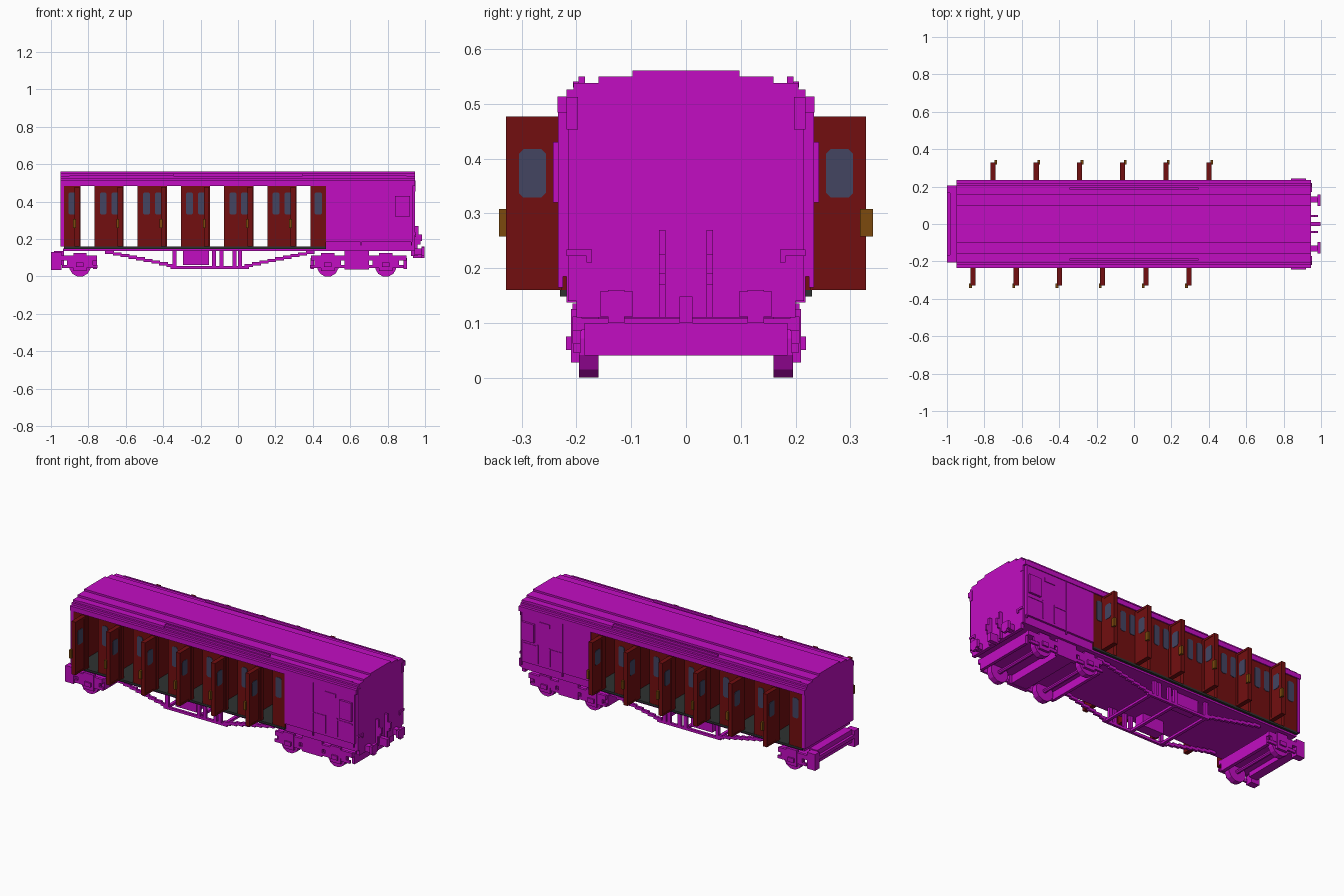
import bpy, bmesh, math

cube = bpy.data.objects.get("Cube")
if cube:
    bpy.data.objects.remove(cube, do_unlink=True)


def material(name, rgb):
    m = bpy.data.materials.new(name)
    m.use_nodes = True
    m.diffuse_color = (*rgb, 1)
    b = next(n for n in m.node_tree.nodes if n.type == 'BSDF_PRINCIPLED')
    b.inputs["Base Color"].default_value = (*rgb, 1)
    b.inputs["Roughness"].default_value = 0.8
    return m


MAGENTA = material("magenta", (0.54, 0.004, 0.54))
RED = material("dark red", (0.17, 0.0045, 0.005))
GLASS = material("blue grey glass", (0.056, 0.058, 0.12))
DARK = material("dark grey", (0.027, 0.031, 0.03))
BRASS = material("brass", (0.2, 0.068, 0.004))


def box(bm, x0, x1, y0, y1, z0, z1):
    """Box between two corners."""
    v = [bm.verts.new((x, y, z)) for z in (z0, z1)
         for x, y in ((x0, y0), (x1, y0), (x1, y1), (x0, y1))]
    for f in ((3, 2, 1, 0), (4, 5, 6, 7), (0, 1, 5, 4), (1, 2, 6, 5), (2, 3, 7, 6), (3, 0, 4, 7)):
        bm.faces.new([v[i] for i in f])


def sides(bm, x0, x1, y0, y1, z0, z1):
    """The same box on both sides of the carriage."""
    box(bm, x0, x1, y0, y1, z0, z1)
    box(bm, x0, x1, -y1, -y0, z0, z1)


def prism(bm, pts, a, b):
    """Extrude a closed profile; a and b map a profile point to each end."""
    lo = [bm.verts.new(a(*p)) for p in pts]
    hi = [bm.verts.new(b(*p)) for p in pts]
    n = len(pts)
    bm.faces.new(lo[::-1])
    bm.faces.new(hi)
    for i in range(n):
        bm.faces.new((lo[i], lo[(i + 1) % n], hi[(i + 1) % n], hi[i]))


def pane(u0, u1, z0, z1, c=0.008):
    """Window outline with clipped corners."""
    return [(u0 + c, z0), (u1 - c, z0), (u1, z0 + c), (u1, z1 - c),
            (u1 - c, z1), (u0 + c, z1), (u0, z1 - c), (u0, z0 + c)]


def wheel(bm, x, y0, y1, z, r, n=12):
    pts = [(x + r * math.cos((i + .5) * math.tau / n), z + r * math.sin((i + .5) * math.tau / n))
           for i in range(n)]
    prism(bm, pts, lambda u, w: (u, y0, w), lambda u, w: (u, y1, w))


def finish(bm, name, mat):
    bmesh.ops.recalc_face_normals(bm, faces=bm.faces)
    me = bpy.data.meshes.new(name)
    bm.to_mesh(me)
    bm.free()
    me.materials.append(mat)
    ob = bpy.data.objects.new(name, me)
    bpy.context.scene.collection.objects.link(ob)
    return ob


PITCH = 0.231
OPEN = [(-0.842 + PITCH * i, -0.767 + PITCH * i) for i in range(6)]   # doorways
X0, X1, GUARD = -0.95, 0.945, 0.47

# Stepped roof as one extruded profile
half = [(0.235, 0.484), (0.235, 0.513), (0.218, 0.513), (0.218, 0.526), (0.205, 0.526),
        (0.205, 0.538), (0.16, 0.538), (0.16, 0.55), (0.098, 0.55), (0.098, 0.561)]
bm = bmesh.new()
prism(bm, half + [(-y, z) for y, z in reversed(half)],
      lambda y, z: (X0, y, z), lambda y, z: (X1, y, z))
finish(bm, "roof", MAGENTA)

# Rain strips on the roof
bm = bmesh.new()
sides(bm, -0.345, 0.345, 0.184, 0.196, 0.535, 0.55)
for s in (-1, 1):
    a, b = sorted((s * 0.345, s * 0.9))
    sides(bm, a, b, 0.196, 0.206, 0.53, 0.541)
finish(bm, "roof_rain_strips", MAGENTA)

# Guard compartment, end wall and underframe
bm = bmesh.new()
box(bm, GUARD, X1 - 0.012, -0.23, 0.23, 0.185, 0.49)
box(bm, GUARD, X1 - 0.012, -0.218, 0.218, 0.137, 0.185)
box(bm, X1 - 0.012, X1, -0.215, 0.215, 0.14, 0.49)
finish(bm, "guard_compartment", MAGENTA)
bm = bmesh.new()
box(bm, X0, -0.93, -0.23, 0.23, 0.16, 0.49)
finish(bm, "end_wall", MAGENTA)
bm = bmesh.new()
box(bm, X0 + 0.015, X1 - 0.012, -0.216, 0.216, 0.137, 0.149)
box(bm, 0.925, X1, -0.2, 0.2, 0.11, 0.15)
finish(bm, "underframe", MAGENTA)

# Guard door, lookout and hand rails
bm = bmesh.new()
sides(bm, 0.84, 0.92, 0.22, 0.243, 0.32, 0.43)
sides(bm, 0.74, 0.81, 0.225, 0.234, 0.43, 0.452)
for x in (0.655, 0.738, 0.925):
    sides(bm, x, x + 0.006, 0.225, 0.234, 0.165 if x != 0.738 else 0.2, 0.49 if x != 0.738 else 0.31)
sides(bm, 0.655, 0.738, 0.225, 0.233, 0.3, 0.306)
sides(bm, 0.815, 0.822, 0.225, 0.234, 0.2, 0.31)
sides(bm, 0.822, 0.92, 0.225, 0.233, 0.296, 0.303)
finish(bm, "guard_door_details", MAGENTA)

# Floor with side step
bm = bmesh.new()
box(bm, -0.93, GUARD, -0.23, 0.23, 0.148, 0.16)
finish(bm, "floor", DARK)

# Side wall panels between the doorways, with partitions behind
edges = [-0.93] + [x for o in OPEN for x in o] + [GUARD]
panels = list(zip(edges[::2], edges[1::2]))
walls, parts, panes = bmesh.new(), bmesh.new(), bmesh.new()
for i, (a, b) in enumerate(panels):
    sides(walls, a, b, 0.205, 0.228, 0.16, 0.484)
    mid = (a + b) / 2
    if 0 < i < 6:
        box(parts, mid - 0.008, mid + 0.008, -0.205, 0.205, 0.16, 0.484)
        spans = [(mid - 0.05, mid - 0.013), (mid + 0.013, mid + 0.05)]
    else:
        spans = [(mid - 0.02, mid + 0.02)]
    for u0, u1 in spans:
        for s in (-1, 1):
            prism(panes, pane(u0, u1, 0.33, 0.45),
                  lambda u, z: (u, s * 0.203, z), lambda u, z: (u, s * 0.2305, z))
box(parts, -0.93, -0.922, -0.205, 0.205, 0.16, 0.484)
box(parts, GUARD - 0.008, GUARD, -0.205, 0.205, 0.16, 0.484)
finish(walls, "side_wall_panels", RED)
finish(parts, "partitions", RED)
finish(panes, "side_windows", GLASS)

# Open doors: front ones hinge on one jamb, rear ones on the other
for side, label in ((-1, "front"), (1, "rear")):
    doors, glass, handles = bmesh.new(), bmesh.new(), bmesh.new()
    for a, b in OPEN:
        x0, x1 = (a - 0.032, a - 0.005) if side < 0 else (b, b + 0.027)

        def door_box(bm, p, q, y0, y1, z0, z1):
            box(bm, p, q, *sorted((side * y0, side * y1)), z0, z1)
        door_box(doors, x0 + 0.002, x1 - 0.002, 0.228, 0.329, 0.16, 0.477)
        # raised stiles and rails
        for y0, y1, z0, z1 in ((0.228, 0.243, 0.16, 0.477), (0.318, 0.329, 0.16, 0.477),
                               (0.243, 0.318, 0.465, 0.477), (0.243, 0.318, 0.16, 0.17)):
            door_box(doors, x0, x1, y0, y1, z0, z1)
        prism(glass, pane(0.256, 0.305, 0.329, 0.417),
              lambda y, z: (x0, side * y, z), lambda y, z: (x1, side * y, z))
        hx = x0 if side < 0 else x1
        door_box(handles, hx - 0.007, hx + 0.007, 0.318, 0.341, 0.258, 0.308)
    finish(doors, label + "_doors", RED)
    finish(glass, label + "_door_windows", GLASS)
    finish(handles, label + "_door_handles", BRASS)

# Truss rods stepping down to the middle, with posts, cross bars and boxes
bm = bmesh.new()
sides(bm, -0.36, 0.06, 0.175, 0.19, 0.04, 0.055)
N = 9
for i in range(N):
    z = 0.124 - i * 0.0088
    for start, end in ((-0.71, -0.34), (0.41, 0.04)):
        d = (end - start) / N
        a, b = sorted((start + i * d, start + (i + 1.15) * d))
        sides(bm, a, b, 0.175, 0.19, z - 0.003, z + 0.014)
for x in (-0.35, -0.14, -0.1, -0.03, 0.0):
    sides(bm, x, x + 0.022, 0.175, 0.19, 0.05, 0.14)
for x in (-0.35, -0.14, 0.03):
    box(bm, x, x + 0.018, -0.18, 0.18, 0.042, 0.056)
finish(bm, "truss_rods", MAGENTA)
bm = bmesh.new()
sides(bm, -0.295, -0.155, 0.11, 0.172, 0.062, 0.138)
finish(bm, "battery_boxes", MAGENTA)


# Bogies: full one under the guard end, shared half at the other end
def bogie(name, x0, x1, axles):
    bm = bmesh.new()
    box(bm, x0, x1, -0.195, 0.195, 0.088, 0.108)
    sides(bm, x0, x1, 0.19, 0.207, 0.085, 0.112)
    for x in axles:
        sides(bm, x - 0.095, x + 0.095, 0.193, 0.205, 0.045, 0.062)
        sides(bm, x - 0.07, x + 0.07, 0.193, 0.207, 0.062, 0.1)
        sides(bm, x - 0.035, x + 0.035, 0.193, 0.21, 0.028, 0.125)
        sides(bm, x - 0.02, x + 0.02, 0.2, 0.219, 0.05, 0.075)
        for s in (-1, 1):
            wheel(bm, x, *sorted((s * 0.16, s * 0.195)), 0.056, 0.058)
        wheel(bm, x, -0.16, 0.16, 0.056, 0.012, 8)
    return bm


bm = bogie("guard_bogie", 0.39, 0.9, (0.48, 0.79))
sides(bm, 0.57, 0.7, 0.185, 0.207, 0.038, 0.135)
box(bm, 0.585, 0.685, -0.185, 0.185, 0.04, 0.137)
for x in (0.388, 0.885):
    box(bm, x, x + 0.018, -0.185, 0.185, 0.04, 0.1)
finish(bm, "guard_bogie", MAGENTA)
bm = bogie("shared_bogie", -1.0, -0.755, (-0.845,))
sides(bm, -1.0, -0.945, 0.165, 0.207, 0.035, 0.132)
box(bm, -0.775, -0.755, -0.185, 0.185, 0.04, 0.1)
box(bm, -0.985, -0.93, -0.165, 0.165, 0.06, 0.137)
finish(bm, "shared_bogie", MAGENTA)

# Buffers, coupling and end fittings
bm = bmesh.new()
sides(bm, X1 - 0.01, 0.985, 0.115, 0.148, 0.115, 0.15)
sides(bm, 0.98, 0.997, 0.097, 0.157, 0.112, 0.157)
sides(bm, 0.98, 0.997, 0.112, 0.142, 0.1, 0.16)
box(bm, X1 - 0.01, 0.997, -0.012, 0.012, 0.1, 0.148)
finish(bm, "buffers_and_coupling", MAGENTA)
bm = bmesh.new()
for z0, z1, x in ((0.11, 0.17, 0.96), (0.17, 0.19, 0.975), (0.19, 0.225, 0.985), (0.225, 0.27, 0.965)):
    sides(bm, X1 - 0.01, x, 0.037, 0.049, z0, z1)
sides(bm, X1 - 0.005, X1 + 0.006, 0.172, 0.218, 0.222, 0.234)
sides(bm, X1 - 0.005, X1 + 0.006, 0.172, 0.182, 0.21, 0.222)
sides(bm, X1 - 0.005, X1 + 0.003, 0.197, 0.218, 0.453, 0.512)
finish(bm, "end_pipes_and_rails", MAGENTA)
